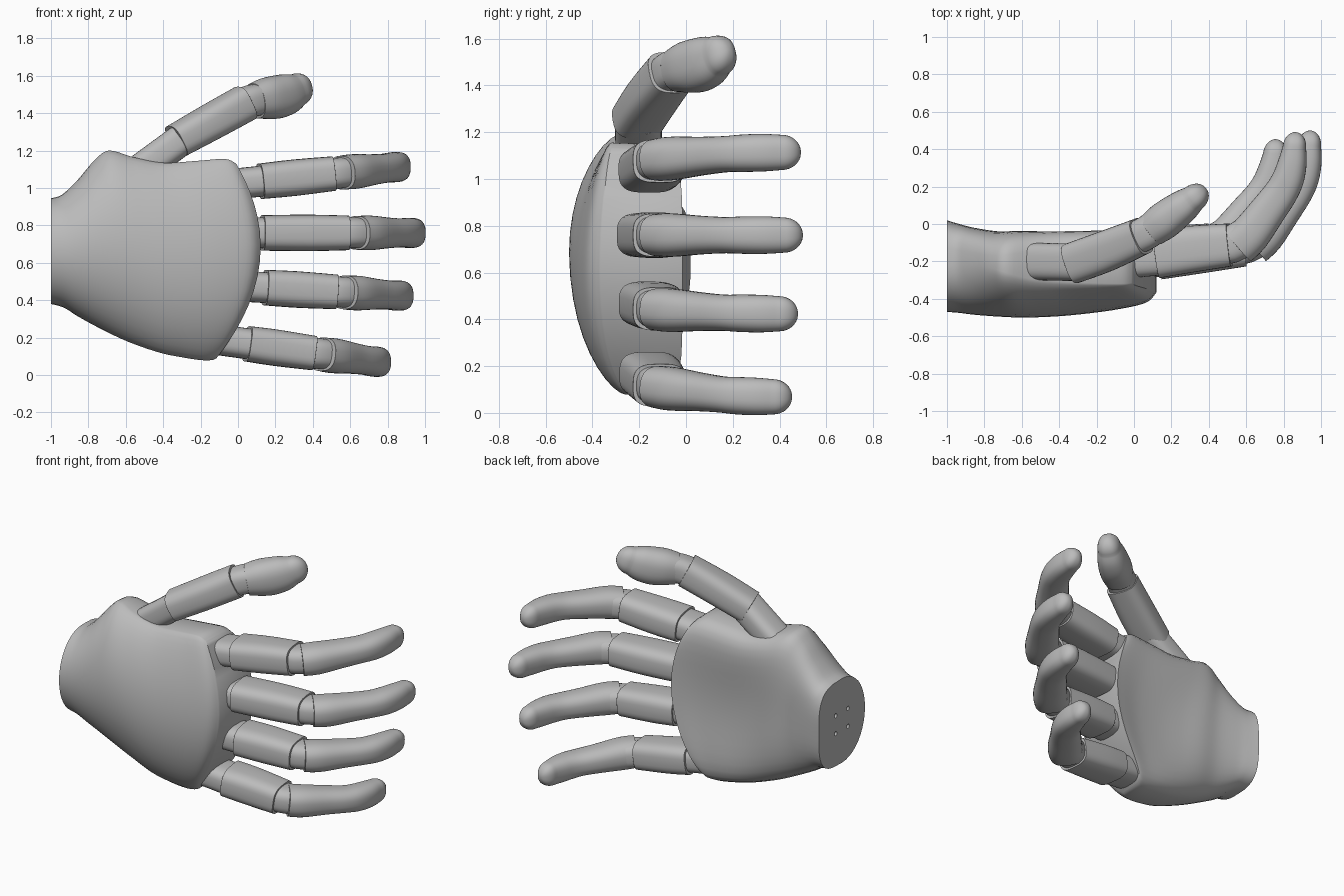
import bpy, bmesh, math
from mathutils import Vector

cube = bpy.data.objects.get("Cube")
if cube:
    bpy.data.objects.remove(cube, do_unlink=True)

grey = bpy.data.materials.new("plain grey")
grey.use_nodes = True
grey.diffuse_color = (0.5, 0.5, 0.5, 1)
grey.node_tree.nodes["Principled BSDF"].inputs["Base Color"].default_value = (0.5, 0.5, 0.5, 1)

HALF = 20  # half the points around every cross-section


def spow(v, p):
    return math.copysign(abs(v) ** p, v)


def refine(rows, steps):
    """Catmull-Rom interpolation of whole rows of numbers."""
    out = []
    last = len(rows) - 1
    for i in range(last):
        a, b, c, d = rows[max(i - 1, 0)], rows[i], rows[i + 1], rows[min(i + 2, last)]
        for k in range(steps):
            t = k / steps
            out.append([q + t / 2 * (r - p + t * (2 * p - 5 * q + 4 * r - s + t * (3 * q - p - 3 * r + s)))
                        for p, q, r, s in zip(a, b, c, d)])
    return out + [list(rows[-1])]


def loft(name, rings, bevel=0.0):
    """Skin a list of rings and close both ends with strips of quads."""
    bm = bmesh.new()
    loops = [[bm.verts.new(p) for p in ring] for ring in rings]
    n = 2 * HALF
    for a, b in zip(loops, loops[1:]):
        for j in range(n):
            bm.faces.new((a[j], a[(j + 1) % n], b[(j + 1) % n], b[j]))
    for ring in (loops[0], loops[-1]):
        for j in range(HALF):
            quad = (ring[j], ring[j + 1], ring[n - j - 1], ring[(n - j) % n])
            bm.faces.new(list(dict.fromkeys(quad)))
    bmesh.ops.recalc_face_normals(bm, faces=bm.faces)
    mesh = bpy.data.meshes.new(name)
    bm.to_mesh(mesh)
    bm.free()
    obj = bpy.data.objects.new(name, mesh)
    bpy.context.collection.objects.link(obj)
    mesh.materials.append(grey)
    bpy.ops.object.select_all(action='DESELECT')
    obj.select_set(True)
    bpy.context.view_layer.objects.active = obj
    bpy.ops.object.shade_smooth_by_angle(angle=math.radians(40))
    if bevel:
        mod = obj.modifiers.new("soft ends", 'BEVEL')
        mod.width, mod.segments = bevel, 2
        mod.limit_method, mod.angle_limit = 'ANGLE', math.radians(50)
    return obj


def tube(name, rows, power=3.0, steps=1, tip=0.0, bevel=0.0):
    """Rounded-box tube; each row is x, y, z, width, thickness."""
    rows = refine(rows, steps)
    pts = [Vector(r[:3]) for r in rows]
    sections = []
    for i, r in enumerate(rows):
        tan = (pts[min(i + 1, len(pts) - 1)] - pts[max(i - 1, 0)]).normalized()
        sections.append((pts[i], tan, r[3], r[4]))
    if tip:
        p, tan, w, t = sections[-1]
        for k in range(1, 9):
            a = math.radians(84) * k / 8
            sections.append((p + tan * tip * math.sin(a), tan, w * math.cos(a), t * math.cos(a)))
    rings = []
    for p, tan, w, t in sections:
        up = Vector((0, 0, 1))
        side = (up - tan * up.dot(tan)).normalized()
        nor = tan.cross(side)
        ring = []
        for j in range(2 * HALF):
            a = math.pi * j / HALF
            ring.append(p + side * spow(math.cos(a), 2 / power) * w / 2
                        + nor * spow(math.sin(a), 2 / power) * t / 2)
        rings.append(ring)
    return loft(name, rings, bevel)


# Palm: lower edge x z, upper edge x z, bow, edge y, front y, back y,
# dome exponent, back squareness, hollow depth
palm_rows = [
    (-1.00, .38, -1.00, .945, 0, -.22, -.47, .02, .47, 3.4, 0),
    (-.93, .36, -.94, .965, 0, -.22, -.475, .00, .48, 3.2, 0),
    (-.85, .31, -.86, 1.04, 0, -.22, -.485, -.02, .52, 3, 0),
    (-.72, .24, -.77, 1.145, .02, -.23, -.495, -.03, .56, 3, .01),
    (-.58, .175, -.69, 1.20, .04, -.25, -.50, -.02, .60, 3.4, .02),
    (-.42, .12, -.56, 1.165, .06, -.28, -.495, -.02, .63, 4.5, .035),
    (-.30, .095, -.40, 1.135, .09, -.29, -.48, -.02, .64, 5.5, .04),
    (-.20, .08, -.22, 1.145, .13, -.29, -.455, -.02, .64, 6, .03),
    (-.14, .08, -.07, 1.155, .17, -.285, -.42, -.015, .62, 6, .01),
    (-.115, .09, -.01, 1.13, .18, -.28, -.365, -.015, .60, 6, 0),
]
palm_rings = []
for xb, zb, xt, zt, bow, ye, yf, yb, dome, square, hollow in refine(palm_rows, 5):
    ring = []
    for j in range(2 * HALF):
        v = math.cos(math.pi * j / HALF)
        x = (xb + xt) / 2 + v * (xt - xb) / 2 + bow * (1 - v * v)
        z = (zb + zt) / 2 + v * (zt - zb) / 2
        edge = ye - .2 * bow * v
        if j <= HALF:
            y = edge + (yf - edge) * max(0, 1 - v * v) ** dome
        else:
            bulge = max(0, 1 - abs(v) ** square) ** (1 / square)
            y = edge + (yb - edge) * bulge - hollow * (1 - v * v) ** 2
        ring.append((x, y, z))
    palm_rings.append(ring)
palm = loft("palm", palm_rings)

# Four small mounting holes in the wrist face
for i, (dy, dz) in enumerate([(a, b) for a in (-.065, .065) for b in (-.06, .06)]):
    bpy.ops.mesh.primitive_cylinder_add(vertices=16, radius=.014, depth=.12,
                                        location=(-1, -.225 + dy, .66 + dz),
                                        rotation=(0, math.pi / 2, 0))
    cutter = bpy.context.object
    cutter.name = "wrist_hole_cutter_%d" % (i + 1)
    cutter.data.materials.append(grey)
    cutter.hide_render = True
    cutter.hide_viewport = True
    cutter.display_type = 'WIRE'
    mod = palm.modifiers.new("wrist hole", 'BOOLEAN')
    mod.operation, mod.object, mod.solver = 'DIFFERENCE', cutter, 'EXACT'

# Fingers: rows are distance along, y, width, thickness
knuckle = [(.05, -.172, .165, .235), (.27, -.155, .165, .23)]
joint = [(.55, -.115, .165, .20), (.60, -.11, .165, .20), (.67, -.07, .165, .20)]
upper = [(.635, -.115, .18, .22), (.70, -.055, .185, .215), (.79, .065, .165, .195),
         (.865, .17, .155, .18), (.905, .25, .16, .17), (.928, .34, .16, .152),
         (.938, .42, .15, .125)]
# Each finger: start x, start z, slope, start of lower segment, forward reach
fingers = [("index", -.08, 1.015, .105, .20, .98), ("middle", 0, .76, 0, .13, 1),
           ("ring", -.065, .48, -.06, .21, .95), ("little", -.185, .20, -.14, .235, .89)]
for name, x0, z0, slope, start, reach in fingers:
    def place(rows):
        return [(x0 + s, y * (reach if y > 0 else 1), z0 + slope * s, w, t)
                for s, y, w, t in rows]
    lower = [(start, -.18 + start * .1, .19, .26), (.38, -.135, .195, .25), (.59, -.112, .185, .23)]
    tube(name + "_knuckle", place(knuckle), bevel=.01)
    tube(name + "_lower_segment", place(lower), power=3.2, steps=3, bevel=.012)
    tube(name + "_joint", place(joint), power=2.8, steps=3)
    tube(name + "_fingertip", place(upper), power=2.5, steps=4, tip=.08, bevel=.01)

# Thumb
tube("thumb_base", [(-.56, -.20, 1.07, .17, .20), (-.30, -.205, 1.26, .17, .20)], bevel=.01)
tube("thumb_lower_segment", [(-.33, -.21, 1.25, .18, .22), (-.15, -.145, 1.35, .19, .22),
                             (.04, -.065, 1.455, .195, .20)], steps=3, bevel=.015)
tube("thumb_joint", [(0, -.08, 1.435, .17, .18), (.07, -.045, 1.465, .17, .18),
                     (.14, .005, 1.48, .17, .18)], power=2.8, steps=3)
tube("thumb_tip", [(.09, -.035, 1.465, .19, .18), (.15, .01, 1.478, .22, .20),
                   (.21, .055, 1.487, .23, .195), (.27, .10, 1.505, .215, .175),
                   (.315, .135, 1.525, .175, .145)], power=2.4, steps=4, tip=.09, bevel=.012)
